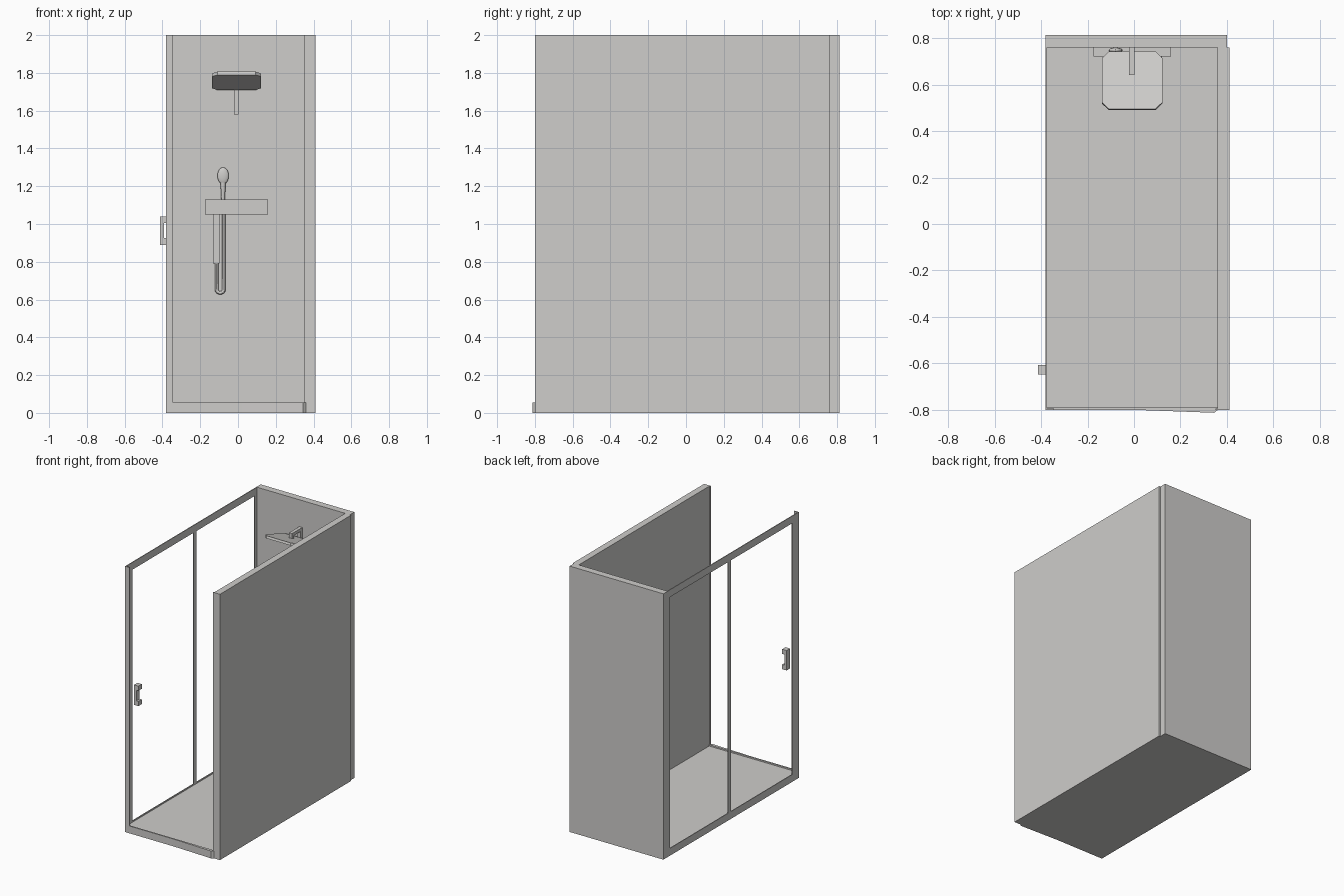
import bpy, bmesh, math
from mathutils import Matrix, Vector

if "Cube" in bpy.data.objects:
    bpy.data.objects.remove(bpy.data.objects["Cube"])

mat = bpy.data.materials.new("light_warm_grey")
mat.diffuse_color = (0.62, 0.61, 0.595, 1)
mat.use_nodes = True
mat.node_tree.nodes["Principled BSDF"].inputs["Base Color"].default_value = mat.diffuse_color


def finish(name, bm, smooth=False):
    bmesh.ops.recalc_face_normals(bm, faces=bm.faces)
    me = bpy.data.meshes.new(name)
    bm.to_mesh(me)
    bm.free()
    me.materials.append(mat)
    ob = bpy.data.objects.new(name, me)
    bpy.context.collection.objects.link(ob)
    if smooth:
        bpy.ops.object.select_all(action='DESELECT')
        ob.select_set(True)
        bpy.context.view_layer.objects.active = ob
        bpy.ops.object.shade_smooth_by_angle()
    return ob


def boxes(name, *specs):
    """One object from boxes given as (x0, x1, y0, y1, z0, z1)."""
    bm = bmesh.new()
    for x0, x1, y0, y1, z0, z1 in specs:
        m = Matrix.Translation(((x0 + x1) / 2, (y0 + y1) / 2, (z0 + z1) / 2)) \
            @ Matrix.Diagonal((x1 - x0, y1 - y0, z1 - z0, 1))
        bmesh.ops.create_cube(bm, size=1, matrix=m)
    return finish(name, bm)


def prism(name, outline, z0, z1, matrix=Matrix()):
    bm = bmesh.new()
    base = bm.faces.new([bm.verts.new((x, y, z0)) for x, y in outline])
    ext = bmesh.ops.extrude_face_region(bm, geom=[base])
    tops = [v for v in ext["geom"] if isinstance(v, bmesh.types.BMVert)]
    bmesh.ops.translate(bm, verts=tops, vec=(0, 0, z1 - z0))
    bm.transform(matrix)
    return finish(name, bm)


def tube(name, pts, radius, sides=12):
    """Tube along a path that lies in an x-z plane."""
    bm = bmesh.new()
    pts = [Vector(p) for p in pts]
    rings = []
    for i, p in enumerate(pts):
        t = (pts[min(i + 1, len(pts) - 1)] - pts[max(i - 1, 0)]).normalized()
        u = Vector((0, 1, 0))
        w = t.cross(u)
        rings.append([bm.verts.new(p + radius * (math.cos(a) * u + math.sin(a) * w))
                      for a in (2 * math.pi * k / sides for k in range(sides))])
    for a, b in zip(rings, rings[1:]):
        for k in range(sides):
            n = (k + 1) % sides
            bm.faces.new((a[k], a[n], b[n], b[k]))
    bm.faces.new(rings[0])
    bm.faces.new(rings[-1])
    return finish(name, bm, True)


# Solid walls and floor
boxes("back_wall", (-0.38, 0.40, 0.76, 0.812, 0, 2))
boxes("right_wall", (0.36, 0.41, -0.80, 0.76, 0, 2))
boxes("floor_tray", (-0.374, 0.36, -0.79, 0.76, 0, 0.045))

# Front flanges and slightly splayed sill
boxes("front_flanges", (-0.38, -0.345, -0.80, -0.794, 0.055, 2),
      (0.35, 0.36, -0.80, -0.794, 0.055, 2))
prism("front_sill", [(-0.38, -0.80), (0.02, -0.80), (0.345, -0.812),
                     (0.36, -0.80), (0.36, -0.79), (-0.38, -0.79)], 0, 0.055)

# Open door frame on the left side
X0, X1 = -0.38, -0.374
boxes("door_frame",
      (X0, X1, -0.794, -0.722, 0.055, 1.945),
      (X0, X1, 0.73, 0.76, 0.055, 1.945),
      (X0, X1, 0.007, 0.042, 0.055, 1.945),
      (X0, X1, -0.794, 0.76, 1.945, 2),
      (X0, X1, -0.79, 0.76, 0, 0.055))

# Door pull
boxes("door_handle", (-0.413, -0.393, -0.647, -0.607, 0.89, 1.04),
      (-0.393, -0.376, -0.647, -0.607, 0.89, 0.925),
      (-0.393, -0.376, -0.647, -0.607, 1.005, 1.04))

# Overhead rain shower: tilted chamfered plate on a hooked arm
hx, hy, c = 0.13, 0.13, 0.03
plate = [(-hx + c, -hy), (hx - c, -hy), (hx, -hy + c), (hx, hy - c),
         (hx - c, hy), (-hx + c, hy), (-hx, hy - c), (-hx, -hy + c)]
prism("shower_head", plate, -0.009, 0.009,
      Matrix.Translation((-0.008, 0.616, 1.758)) @ Matrix.Rotation(math.radians(-18), 4, 'X'))
boxes("shower_arm", (-0.022, 0.003, 0.74, 0.76, 1.58, 1.775),
      (-0.022, 0.003, 0.64, 0.76, 1.775, 1.798),
      (-0.022, 0.003, 0.64, 0.66, 1.745, 1.775))

# Mixer shelf with two control dials
boxes("mixer_shelf", (-0.175, 0.16, 0.72, 0.76, 1.05, 1.13))
for i, x in enumerate((0.01, 0.095)):
    bm = bmesh.new()
    bmesh.ops.create_cone(bm, cap_ends=True, segments=32, radius1=0.025, radius2=0.025,
                          depth=0.008, matrix=Matrix.Translation((x, 0.718, 1.09))
                          @ Matrix.Rotation(math.pi / 2, 4, 'X'))
    finish(f"control_dial_{i + 1}", bm, True)

# Hand shower: oval head and tapering stem
bm = bmesh.new()
bmesh.ops.create_uvsphere(bm, u_segments=24, v_segments=12, radius=1,
                          matrix=Matrix.Translation((-0.079, 0.747, 1.255))
                          @ Matrix.Diagonal((0.03, 0.012, 0.045, 1)))
finish("hand_shower_head", bm, True)
bm = bmesh.new()
bmesh.ops.create_cone(bm, cap_ends=True, segments=16, radius1=0.009, radius2=0.014,
                      depth=0.1, matrix=Matrix.Translation((-0.079, 0.747, 1.17)))
finish("hand_shower_stem", bm, True)

# Looped hose and its sleeve
bend = [(-0.094 - 0.0195 * math.cos(a), 0.748, 0.655 - 0.0195 * math.sin(a))
        for a in (math.pi * k / 12 for k in range(13))]
tube("hose", [(-0.1135, 0.748, 1.06)] + bend + [(-0.0745, 0.748, 1.06)], 0.0095)
boxes("hose_sleeve", (-0.133, -0.098, 0.735, 0.76, 0.79, 1.05))
